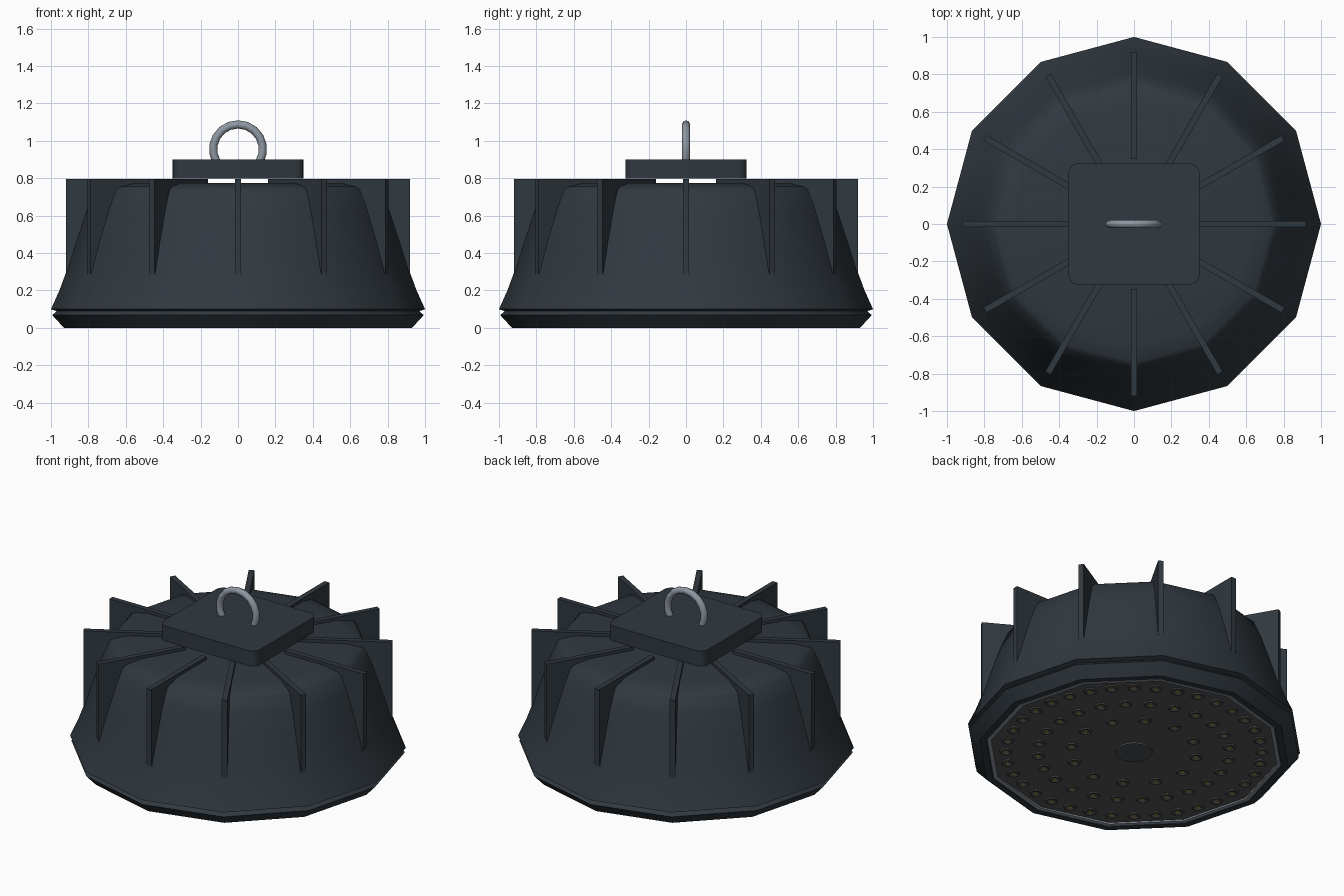
import bpy, bmesh, math
from mathutils import Matrix, Vector

if "Cube" in bpy.data.objects:
    bpy.data.objects.remove(bpy.data.objects["Cube"])


def material(name, rgb):
    m = bpy.data.materials.new(name)
    m.diffuse_color = (*rgb, 1)
    m.use_nodes = True
    m.node_tree.nodes["Principled BSDF"].inputs["Base Color"].default_value = m.diffuse_color
    return m


DARK = material("dark_metal", (0.03, 0.04, 0.05))
STEEL = material("steel", (0.27, 0.31, 0.36))
PANEL = material("panel_grey", (0.09, 0.09, 0.09))
PLUG = material("plug_grey", (0.07, 0.08, 0.09))
YELLOW = material("chip_yellow", (0.30, 0.25, 0.08))


def finish(name, bm, mat, angle=None):
    bmesh.ops.recalc_face_normals(bm, faces=bm.faces)
    me = bpy.data.meshes.new(name)
    bm.to_mesh(me)
    bm.free()
    me.materials.append(mat)
    ob = bpy.data.objects.new(name, me)
    bpy.context.collection.objects.link(ob)
    if angle:
        bpy.ops.object.select_all(action='DESELECT')
        ob.select_set(True)
        bpy.context.view_layer.objects.active = ob
        bpy.ops.object.shade_smooth_by_angle(angle=math.radians(angle))
    return ob


def lathe(bm, profile, sides, centre=(0, 0), closed=False):
    """Turn an (r, z) profile around z; open ends are capped."""
    rings = [[bm.verts.new((centre[0] + r * math.cos(2 * math.pi * i / sides),
                            centre[1] + r * math.sin(2 * math.pi * i / sides), z))
              for i in range(sides)] for r, z in profile]
    pairs = list(zip(rings, rings[1:]))
    if closed:
        pairs.append((rings[-1], rings[0]))
    for a, b in pairs:
        for i in range(sides):
            j = (i + 1) % sides
            bm.faces.new((a[i], a[j], b[j], b[i]))
    if not closed:
        bm.faces.new(rings[0])
        bm.faces.new(rings[-1])


# Twelve-sided housing with a groove above the bottom lip
bm = bmesh.new()
lathe(bm, [(0.86, 0.03), (0.89, 0.0), (0.93, 0.0), (0.993, 0.068), (0.97, 0.09),
           (1.0, 0.1), (0.955, 0.2), (0.918, 0.3), (0.865, 0.47), (0.81, 0.635),
           (0.765, 0.74), (0.74, 0.755), (0.645, 0.775)], 12)
finish("housing", bm, DARK, 40)

# Radial cooling fins
bm = bmesh.new()
outline = [(0.35, 0.75), (0.7, 0.74), (0.88, 0.28), (0.92, 0.29), (0.92, 0.795), (0.35, 0.795)]
for k in range(12):
    turn = Matrix.Rotation(k * math.pi / 6, 3, 'Z')
    a, b = [[bm.verts.new(turn @ Vector((r, y, z))) for r, z in outline] for y in (-0.017, 0.017)]
    bm.faces.new(a)
    bm.faces.new(b[::-1])
    for i in range(6):
        j = (i + 1) % 6
        bm.faces.new((a[i], b[i], b[j], a[j]))
finish("cooling_fins", bm, DARK)

# Driver box with rounded upright corners
bm = bmesh.new()
bmesh.ops.create_cube(bm, size=1, matrix=Matrix.Translation((0, 0, 0.85)) @ Matrix.Diagonal((0.7, 0.648, 0.1, 1)))
upright = [e for e in bm.edges if abs(e.verts[0].co.z - e.verts[1].co.z) > 0.05]
bmesh.ops.bevel(bm, geom=upright, offset=0.05, segments=4, profile=0.5, affect='EDGES')
finish("driver_box", bm, DARK, 40)

# Open hanging ring swept round an arc
bm = bmesh.new()
rings = []
for k in range(13):
    t = math.radians(-30 + 20 * k)
    ring = []
    for i in range(8):
        p = 2 * math.pi * i / 8
        r = 0.133 + 0.022 * math.cos(p)
        ring.append(bm.verts.new((r * math.cos(t), 0.022 * math.sin(p), 0.955 + r * math.sin(t))))
    rings.append(ring)
for a, b in zip(rings, rings[1:]):
    for i in range(8):
        j = (i + 1) % 8
        bm.faces.new((a[i], a[j], b[j], b[i]))
bm.faces.new(rings[0])
bm.faces.new(rings[-1])
finish("hanging_ring", bm, STEEL, 50)

# Trim ring and panel on the underside
bm = bmesh.new()
lathe(bm, [(0.86, 0.03), (0.86, 0.003), (0.885, 0.001), (0.89, 0.03)], 12, closed=True)
finish("trim_ring", bm, STEEL, 35)
bm = bmesh.new()
lathe(bm, [(0.865, 0.012), (0.865, 0.03)], 12)
finish("light_panel", bm, PANEL)

# Centre plug
bm = bmesh.new()
lathe(bm, [(0.11, 0.002), (0.11, 0.02)], 32)
finish("centre_plug", bm, PLUG, 40)

# Lamp cups with chips in three rings
cups, chips = bmesh.new(), bmesh.new()
for count, radius in ((12, 0.375), (24, 0.57), (36, 0.76)):
    for k in range(count):
        t = 2 * math.pi * k / count
        c = (radius * math.cos(t), radius * math.sin(t))
        lathe(cups, [(0.04, 0.014), (0.038, 0.005), (0.03, 0.003), (0.02, 0.009)], 14, c)
        lathe(chips, [(0.014, 0.006), (0.014, 0.011)], 10, c)
finish("lamp_cups", cups, PANEL, 40)
finish("lamp_chips", chips, YELLOW)
